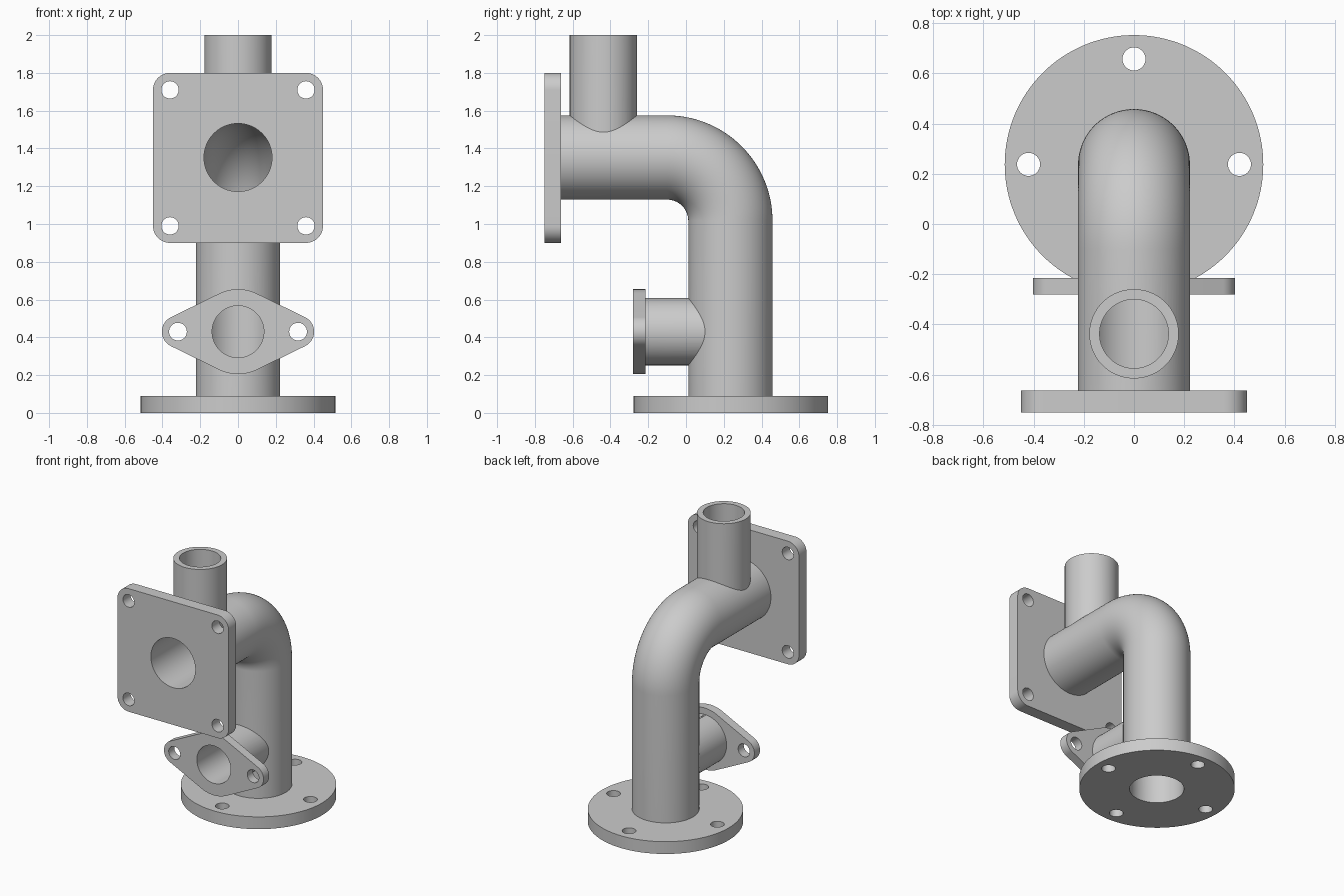
import bpy, bmesh
from math import sin, cos, acos, pi, radians
from mathutils import Vector

if "Cube" in bpy.data.objects:
    bpy.data.objects.remove(bpy.data.objects["Cube"])

PIPE_Y, PIPE_Z = 0.235, 1.352      # axes of the upright and horizontal runs
BEND = 0.335                       # bend radius of the elbow
SMALL_Z, TOP_Y = 0.43, -0.4375     # axes of the two branches


def arc(cx, cy, r, a0, a1, n):
    return [(cx + r * cos(a0 + (a1 - a0) * i / n), cy + r * sin(a0 + (a1 - a0) * i / n))
            for i in range(n + 1)]


def circle(cx, cy, r, n=96):
    return arc(cx, cy, r, 0, 2 * pi, n)[:-1]


def skin(name, rings):
    """Closed solid through a list of equal-sized rings of points."""
    bm = bmesh.new()
    loops = [[bm.verts.new(p) for p in ring] for ring in rings]
    n = len(loops[0])
    for a, b in zip(loops, loops[1:]):
        for i in range(n):
            j = (i + 1) % n
            bm.faces.new((a[i], a[j], b[j], b[i]))
    bm.faces.new(loops[0])
    bm.faces.new(loops[-1])
    bmesh.ops.recalc_face_normals(bm, faces=bm.faces)
    mesh = bpy.data.meshes.new(name)
    bm.to_mesh(mesh)
    bm.free()
    ob = bpy.data.objects.new(name, mesh)
    bpy.context.collection.objects.link(ob)
    return ob


def prism(name, outline, axis, a, b):
    """Outline extruded from a to b along y (outline in x,z) or z (outline in x,y)."""
    place = (lambda u, v, t: (u, t, v)) if axis == 'y' else (lambda u, v, t: (u, v, t))
    return skin(name, [[place(u, v, t) for u, v in outline] for t in (a, b)])


def elbow(name, r, z0, y1, n=96, steps=32):
    """Round bar running up, round the bend and out to the front."""
    path = [(PIPE_Y, z0, 0)]
    for i in range(steps + 1):
        t = pi / 2 * i / steps
        path.append((PIPE_Y - BEND + BEND * cos(t), PIPE_Z - BEND + BEND * sin(t), t))
    path.append((y1, PIPE_Z, pi / 2))
    return skin(name, [[Vector((u, y + v * cos(t), z + v * sin(t)))
                        for u, v in circle(0, 0, r, n)] for y, z, t in path])


def combine(target, tool, operation):
    mod = target.modifiers.new("bool", 'BOOLEAN')
    mod.operation, mod.solver, mod.object = operation, 'EXACT', tool
    deps = bpy.context.evaluated_depsgraph_get()
    mesh = bpy.data.meshes.new_from_object(target.evaluated_get(deps))
    target.modifiers.clear()
    target.data = mesh
    bpy.data.objects.remove(tool)


# Flange outlines
square = []
for k, (sx, sz) in enumerate([(1, 1), (-1, 1), (-1, -1), (1, -1)]):
    square += arc(0.36 * sx, 1.35 + 0.36 * sz, 0.09, k * pi / 2, (k + 1) * pi / 2, 12)
R, r, d = 0.225, 0.085, 0.318
a = acos((R - r) / d)
oval = (arc(d, SMALL_Z, r, -a, a, 24) + arc(0, SMALL_Z, R, a, pi - a, 24)
        + arc(-d, SMALL_Z, r, pi - a, pi + a, 24) + arc(0, SMALL_Z, R, pi + a, 2 * pi - a, 24))

# Outer solids: main pipe, flanges and branches
body = elbow("pipe_fitting", 0.223, 0.04, -0.70)
solids = [
    prism("base_flange", circle(0, 0.2375, 0.515, 128), 'z', 0, 0.09),
    prism("square_flange", square, 'y', -0.75, -0.663),
    prism("top_branch", circle(0, TOP_Y, 0.178), 'z', PIPE_Z, 2.0),
    prism("small_branch", circle(0, SMALL_Z, 0.178), 'y', -0.25, PIPE_Y),
    prism("oval_flange", oval, 'y', -0.28, -0.215),
]
for ob in solids:
    combine(body, ob, 'UNION')

# Bores
cutters = [
    elbow("main_bore", 0.18, -0.1, -0.9),
    prism("top_bore", circle(0, TOP_Y, 0.137), 'z', PIPE_Z, 2.1),
    prism("small_bore", circle(0, SMALL_Z, 0.137), 'y', -0.4, PIPE_Y),
]
# Bolt holes
for k in range(4):
    t = k * pi / 2
    cutters.append(prism("base_hole", circle(0.42 * cos(t), 0.2375 + 0.42 * sin(t), 0.046, 32),
                         'z', -0.1, 0.15))
for sx in (-1, 1):
    cutters.append(prism("oval_hole", circle(d * sx, SMALL_Z, 0.047, 32), 'y', -0.4, -0.19))
    for sz in (-1, 1):
        cutters.append(prism("square_hole", circle(0.36 * sx, 1.35 + 0.36 * sz, 0.046, 32),
                             'y', -0.9, -0.6))
for ob in cutters:
    combine(body, ob, 'DIFFERENCE')

# Smooth pipes, crisp rims
bpy.ops.object.select_all(action='DESELECT')
body.select_set(True)
bpy.context.view_layer.objects.active = body
bpy.ops.object.shade_smooth_by_angle(angle=radians(25))
